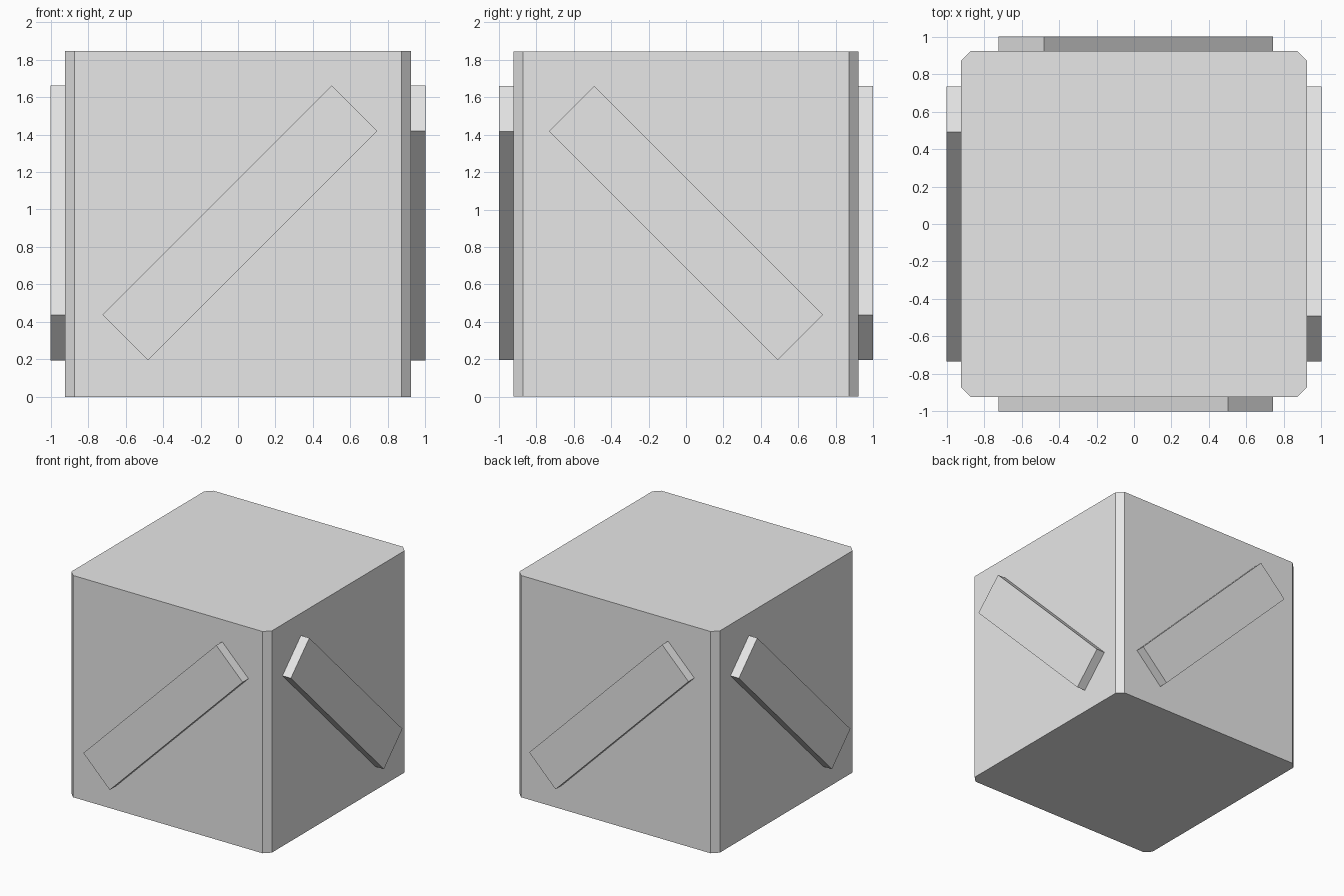
import bpy, bmesh
from math import pi
from mathutils import Matrix

cube = bpy.data.objects.get("Cube")
if cube:
    bpy.data.objects.remove(cube, do_unlink=True)

# Single plain grey
grey = bpy.data.materials.new("plain grey")
grey.use_nodes = True
colour = (0.8, 0.8, 0.8, 1)
grey.diffuse_color = colour
grey.node_tree.nodes["Principled BSDF"].inputs["Base Color"].default_value = colour

SIZE = 1.845
MID = SIZE / 2


def add_object(name, bm):
    mesh = bpy.data.meshes.new(name)
    bm.to_mesh(mesh)
    bm.free()
    mesh.materials.append(grey)
    obj = bpy.data.objects.new(name, mesh)
    bpy.context.collection.objects.link(obj)
    return obj


def box(size):
    bm = bmesh.new()
    bmesh.ops.create_cube(bm, size=1)
    bmesh.ops.scale(bm, vec=size, verts=bm.verts)
    return bm


# Crate body with chamfered upright edges
bm = box((SIZE, SIZE, SIZE))
uprights = [e for e in bm.edges if abs(e.verts[0].co.z - e.verts[1].co.z) > 1]
bmesh.ops.bevel(bm, geom=uprights, offset=0.05, segments=1, affect='EDGES')
bmesh.ops.translate(bm, vec=(0, 0, MID), verts=bm.verts)
add_object("crate_body", bm)

# Diagonal brace on each side, meeting in pairs at two opposite corners
for name, turn, slope, shift in (
    ("front_brace", 0, 1, 0.01),
    ("left_brace", pi / 2, -1, 0),
    ("back_brace", pi, 1, 0.01),
    ("right_brace", -pi / 2, -1, 0),
):
    bm = box((1.73, 0.12, 0.343))
    place = (Matrix.Translation((shift, 0, MID + 0.005))
             @ Matrix.Rotation(turn, 4, 'Z')
             @ Matrix.Translation((0, -0.94, 0))
             @ Matrix.Rotation(-slope * pi / 4, 4, 'Y'))
    bmesh.ops.transform(bm, matrix=place, verts=bm.verts)
    add_object(name, bm)
